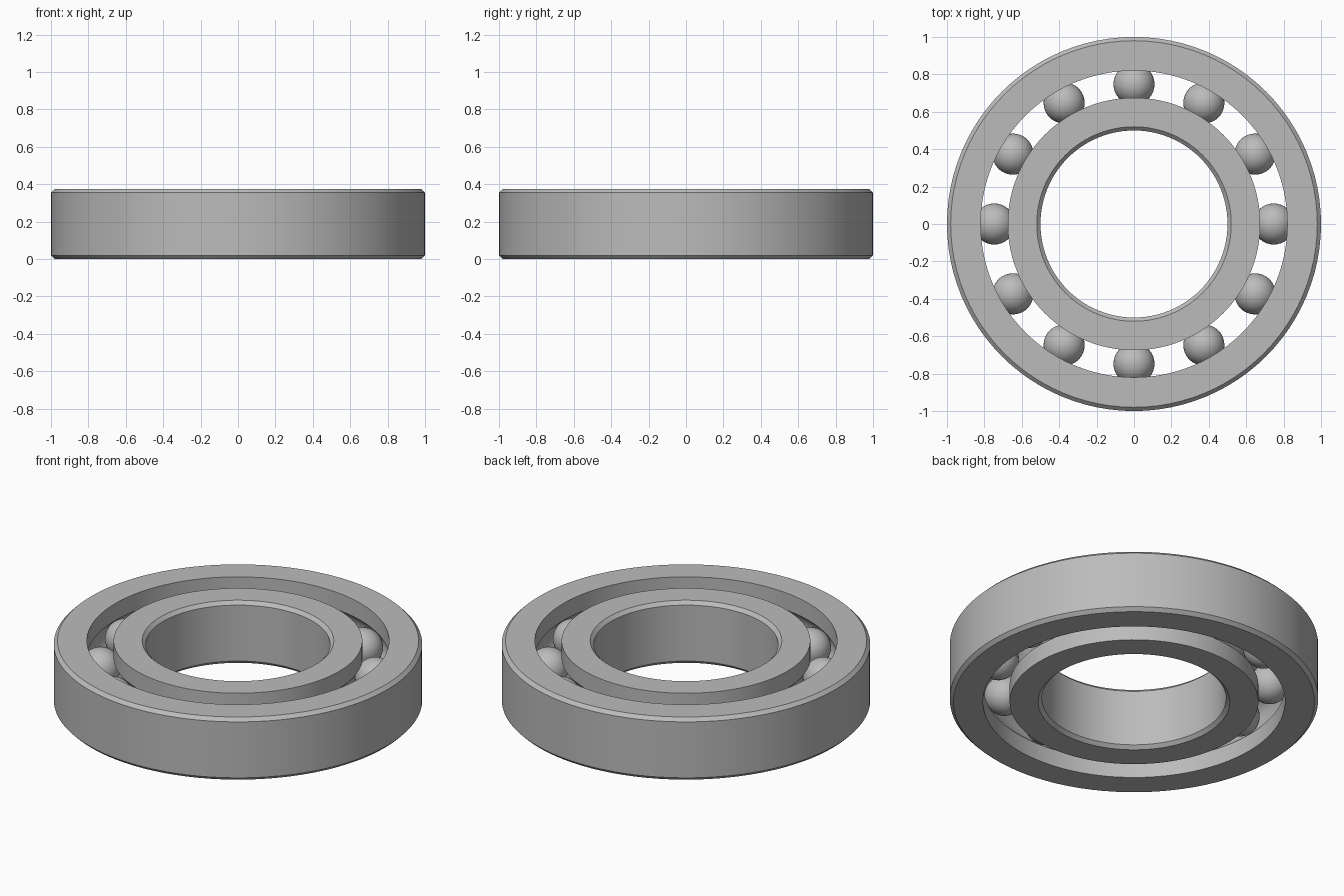
import bpy
import bmesh
import math
from mathutils import Matrix, Vector

HEIGHT = 0.375
MID = HEIGHT / 2
CHAMFER = 0.02
BORE_R, INNER_LAND_R, OUTER_LAND_R, RIM_R = 0.5, 0.675, 0.82, 1.0
PITCH_R = (INNER_LAND_R + OUTER_LAND_R) / 2
BALL_R = 0.11
GROOVE_R = 0.112
BALLS = 12
SEGMENTS = 96

cube = bpy.data.objects.get("Cube")
if cube:
    bpy.data.objects.remove(cube, do_unlink=True)

steel = bpy.data.materials.new("steel grey")
steel.use_nodes = True
colour = (0.5, 0.5, 0.5, 1)
steel.diffuse_color = colour
steel.node_tree.nodes["Principled BSDF"].inputs["Base Color"].default_value = colour


def finish(bm, name, angle):
    """Turn a bmesh into a smooth shaded steel object."""
    mesh = bpy.data.meshes.new(name)
    bmesh.ops.recalc_face_normals(bm, faces=bm.faces)
    bm.to_mesh(mesh)
    bm.free()
    mesh.materials.append(steel)
    obj = bpy.data.objects.new(name, mesh)
    bpy.context.collection.objects.link(obj)
    bpy.ops.object.select_all(action="DESELECT")
    obj.select_set(True)
    bpy.context.view_layer.objects.active = obj
    bpy.ops.object.shade_smooth_by_angle(angle=math.radians(angle))
    return obj


def ring(name, plain_r, land_r):
    """Lathe a race: chamfered plain wall on one side, ball groove on the other."""
    side = 1 if land_r > PITCH_R else -1
    face_r = plain_r - side * CHAMFER
    profile = [(land_r, 0), (face_r, 0), (plain_r, CHAMFER),
               (plain_r, HEIGHT - CHAMFER), (face_r, HEIGHT), (land_r, HEIGHT)]
    # Circular raceway groove cut into the land
    half = math.acos(abs(land_r - PITCH_R) / GROOVE_R)
    steps = 12
    for i in range(steps + 1):
        a = half - 2 * half * i / steps
        profile.append((PITCH_R + side * GROOVE_R * math.cos(a),
                        MID + GROOVE_R * math.sin(a)))
    bm = bmesh.new()
    rows = []
    for s in range(SEGMENTS):
        turn = Matrix.Rotation(math.tau * s / SEGMENTS, 3, "Z")
        rows.append([bm.verts.new(turn @ Vector((r, 0, z))) for r, z in profile])
    for s, row in enumerate(rows):
        following = rows[(s + 1) % SEGMENTS]
        for i in range(len(row)):
            j = (i + 1) % len(row)
            bm.faces.new((row[i], following[i], following[j], row[j]))
    return finish(bm, name, 30)


# Races
ring("outer_ring", RIM_R, OUTER_LAND_R)
ring("inner_ring", BORE_R, INNER_LAND_R)

# Rolling balls
for n in range(BALLS):
    a = math.tau * n / BALLS
    place = Matrix.Translation((PITCH_R * math.cos(a), PITCH_R * math.sin(a), MID))
    bm = bmesh.new()
    bmesh.ops.create_uvsphere(bm, u_segments=32, v_segments=20, radius=BALL_R, matrix=place)
    finish(bm, f"ball_{n + 1}", 60)
